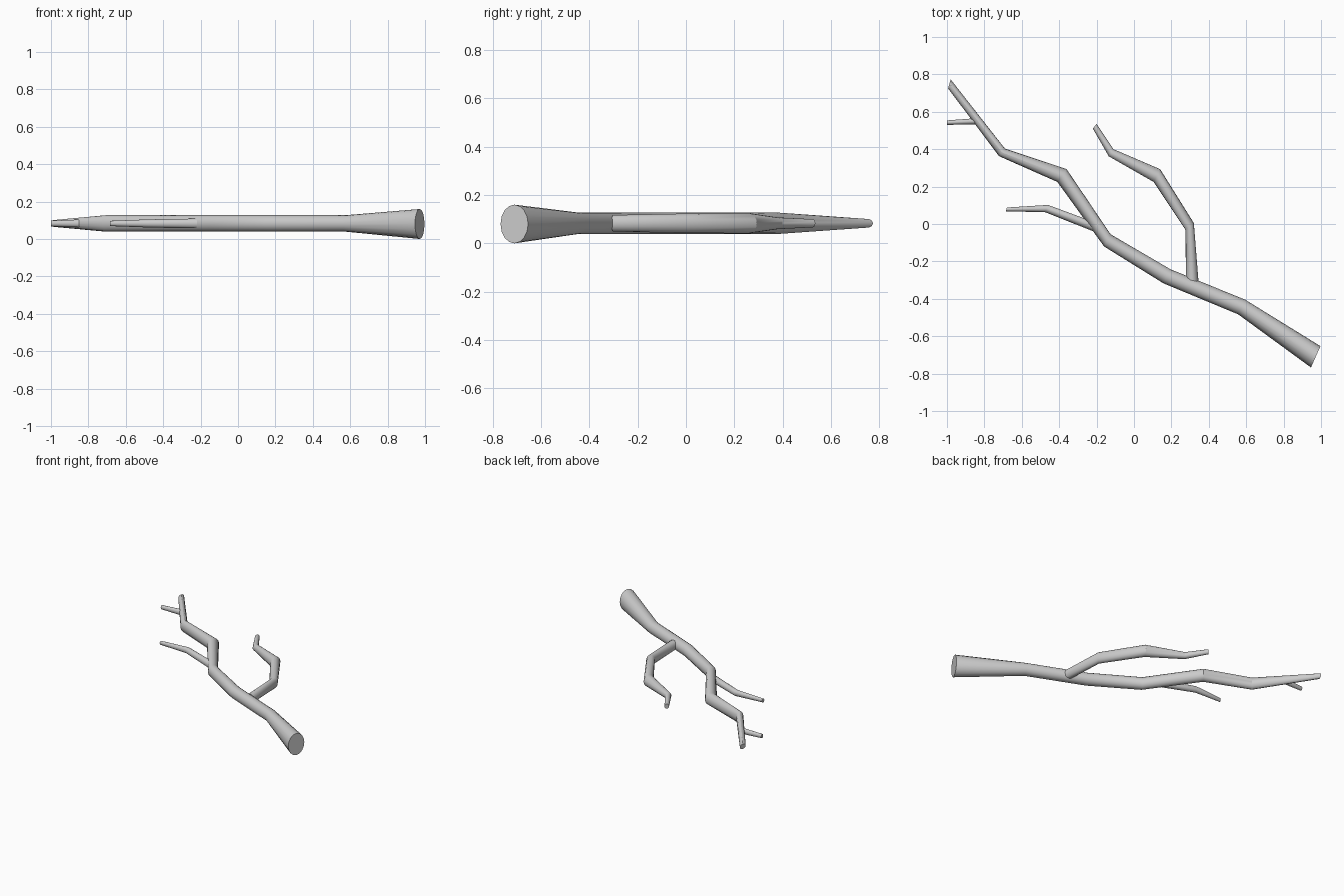
import bpy, bmesh
from math import cos, sin, tau, radians

if "Cube" in bpy.data.objects:
    bpy.data.objects.remove(bpy.data.objects["Cube"])

SIDES = 16
MID_Z = 0.083


def limb(name, rings):
    """Tapered tube. Each ring: two edge points seen from above, and half height."""
    bm = bmesh.new()
    loops = []
    for ax, ay, bx, by, h in rings:
        cx, cy, ux, uy = (ax + bx) / 2, (ay + by) / 2, (ax - bx) / 2, (ay - by) / 2
        zc = max(MID_Z, h) if h < 0.08 else h
        loops.append([bm.verts.new((cx + ux * cos(t), cy + uy * cos(t), zc + h * sin(t)))
                      for t in (tau * i / SIDES for i in range(SIDES))])
    for a, b in zip(loops, loops[1:]):
        for i in range(SIDES):
            j = (i + 1) % SIDES
            bm.faces.new((a[i], a[j], b[j], b[i]))
    bm.faces.new(loops[0])
    bm.faces.new(loops[-1])
    bmesh.ops.recalc_face_normals(bm, faces=bm.faces)
    me = bpy.data.meshes.new(name)
    bm.to_mesh(me)
    bm.free()
    ob = bpy.data.objects.new(name, me)
    bpy.context.collection.objects.link(ob)
    bpy.ops.object.select_all(action='DESELECT')
    ob.select_set(True)
    bpy.context.view_layer.objects.active = ob
    bpy.ops.object.shade_smooth_by_angle(angle=radians(30))
    return ob


# Main branch, thick end to tip
limb("main_branch", [
    (0.997, -0.653, 0.946, -0.767, 0.080),
    (0.595, -0.405, 0.557, -0.483, 0.044),
    (0.195, -0.242, 0.157, -0.317, 0.044),
    (-0.125, -0.055, -0.160, -0.120, 0.044),
    (-0.360, 0.293, -0.410, 0.225, 0.044),
    (-0.690, 0.403, -0.722, 0.363, 0.044),
    (-0.980, 0.773, -0.994, 0.725, 0.018),
])
# Large side branch
limb("side_branch", [
    (0.345, -0.308, 0.278, -0.295, 0.034),
    (0.320, 0.005, 0.275, -0.030, 0.040),
    (0.140, 0.293, 0.105, 0.225, 0.042),
    (-0.110, 0.400, -0.135, 0.362, 0.024),
    (-0.200, 0.535, -0.220, 0.510, 0.017),
])
# Twig at the middle
limb("middle_twig", [
    (-0.225, 0.015, -0.190, -0.050, 0.026),
    (-0.460, 0.102, -0.475, 0.063, 0.022),
    (-0.680, 0.088, -0.685, 0.068, 0.014),
])
# Small twig near the tip
limb("tip_twig", [
    (-0.850, 0.565, -0.835, 0.533, 0.021),
    (-1.000, 0.554, -1.000, 0.530, 0.015),
])
